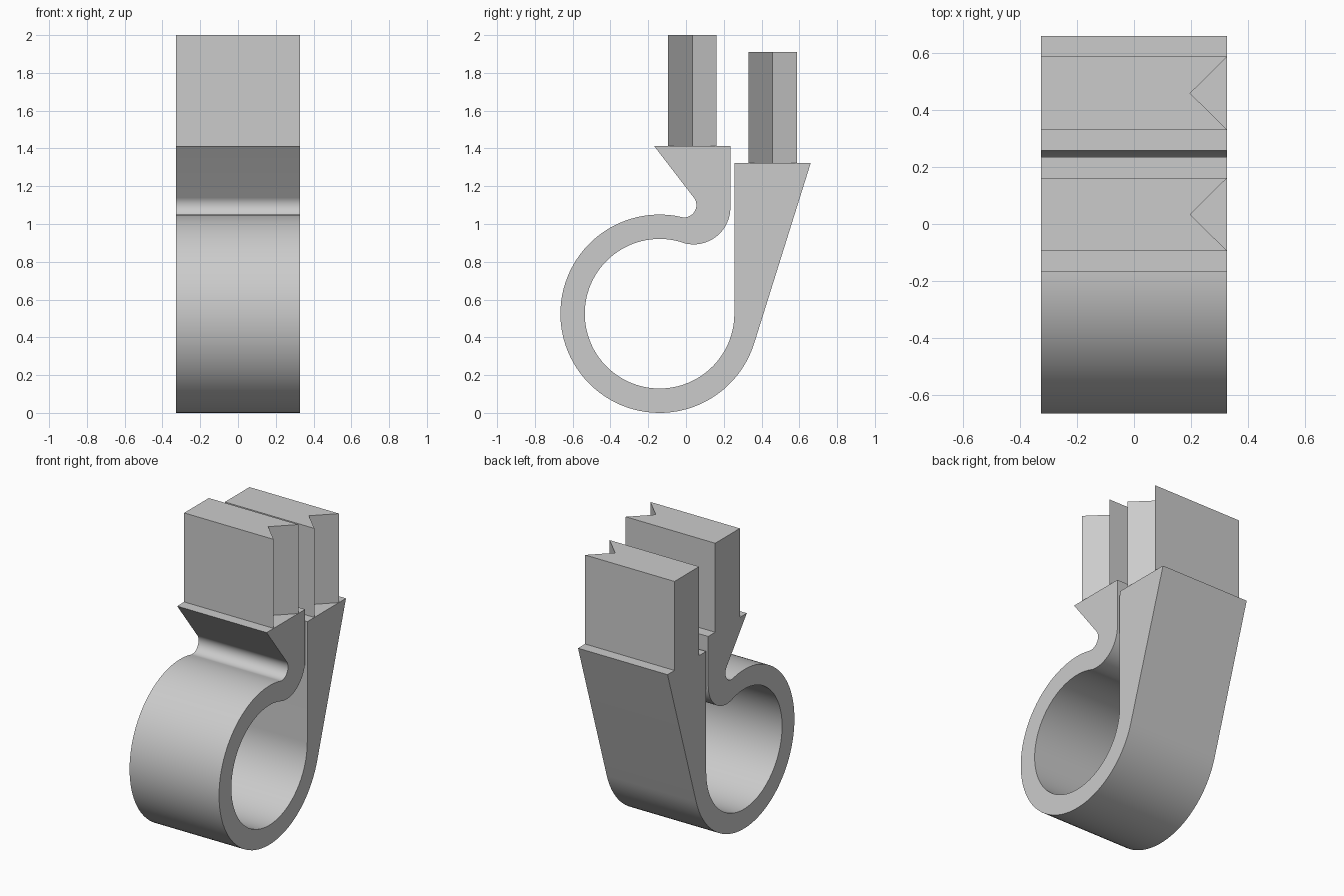
import bpy, bmesh, math

if "Cube" in bpy.data.objects:
    bpy.data.objects.remove(bpy.data.objects["Cube"])

HALF_W = 0.327          # half width along x
RING = (-0.14, 0.525)   # ring centre (y, z)

mat = bpy.data.materials.new("plain_grey")
mat.diffuse_color = (0.6, 0.6, 0.6, 1)
mat.use_nodes = True
mat.node_tree.nodes["Principled BSDF"].inputs["Base Color"].default_value = mat.diffuse_color


def arc(center, r, a0, a1, n):
    """Points (y, z) along an arc, angles in degrees."""
    return [(center[0] + r * math.cos(math.radians(a0 + (a1 - a0) * i / n)),
             center[1] + r * math.sin(math.radians(a0 + (a1 - a0) * i / n)))
            for i in range(n + 1)]


def extrude(name, points, offset):
    """Solid made from a closed 3D outline moved by an offset."""
    bm = bmesh.new()
    face = bm.faces.new([bm.verts.new(p) for p in points])
    res = bmesh.ops.extrude_face_region(bm, geom=[face], use_keep_orig=True)
    moved = [g for g in res["geom"] if isinstance(g, bmesh.types.BMVert)]
    bmesh.ops.translate(bm, verts=moved, vec=offset)
    bmesh.ops.recalc_face_normals(bm, faces=bm.faces)
    mesh = bpy.data.meshes.new(name)
    bm.to_mesh(mesh)
    bm.free()
    mesh.materials.append(mat)
    obj = bpy.data.objects.new(name, mesh)
    bpy.context.collection.objects.link(obj)
    return obj


# Sprung clip: open ring with a hooked front jaw and a tapered back jaw
profile = [(0.257, 1.322)]
profile += arc(RING, 0.396, 0, -287.8, 72)               # ring bore
profile += arc((0.04, 1.087), 0.195, 252.2, 360, 24)[1:]  # outer neck bend
profile += [(0.235, 1.412), (-0.168, 1.412)]             # front jaw top
profile += arc((-0.01, 1.10), 0.065, 37.4, -102.7, 24)   # neck fillet
profile += arc(RING, 0.525, 77.3, 342.7, 72)[1:]         # ring outside
profile += [(0.66, 1.322)]                               # back jaw top
clip = extrude("clip_body", [(-HALF_W, y, z) for y, z in profile],
               (2 * HALF_W, 0, 0))
bpy.context.view_layer.objects.active = clip
clip.select_set(True)
bpy.ops.object.shade_smooth_by_angle(angle=math.radians(25))

# Upright blocks with a V notch in the right end
for name, y0, z0, z1 in (("front_block", -0.095, 1.412, 2.0),
                         ("back_block", 0.33, 1.322, 1.91)):
    y1 = y0 + 0.257
    outline = [(-HALF_W, y0), (HALF_W, y0), (0.197, (y0 + y1) / 2),
               (HALF_W, y1), (-HALF_W, y1)]
    extrude(name, [(x, y, z0) for x, y in outline], (0, 0, z1 - z0))
